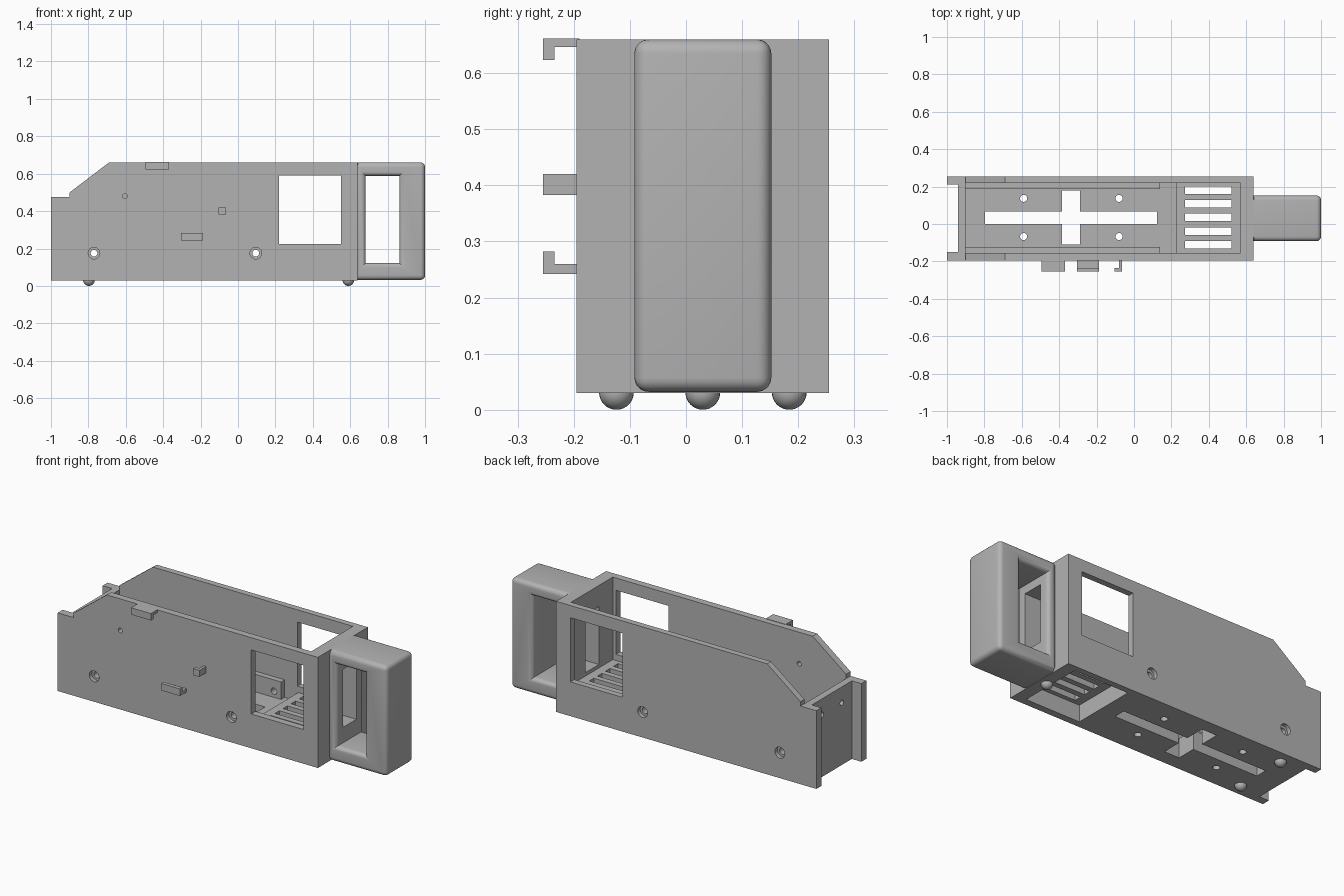
import bpy, bmesh, math
from mathutils import Matrix, Vector

old = bpy.data.objects.get("Cube")
if old:
    bpy.data.objects.remove(old)

grey = bpy.data.materials.new("plain grey")
grey.use_nodes = True
grey.diffuse_color = (0.45, 0.45, 0.45, 1)
grey.node_tree.nodes["Principled BSDF"].inputs["Base Color"].default_value = (0.45, 0.45, 0.45, 1)


def finish(name, bm):
    bmesh.ops.recalc_face_normals(bm, faces=bm.faces)
    me = bpy.data.meshes.new(name)
    bm.to_mesh(me)
    bm.free()
    me.materials.append(grey)
    ob = bpy.data.objects.new(name, me)
    bpy.context.collection.objects.link(ob)
    return ob


def activate(ob):
    bpy.ops.object.select_all(action='DESELECT')
    ob.select_set(True)
    bpy.context.view_layer.objects.active = ob


def smooth(ob):
    activate(ob)
    bpy.ops.object.shade_smooth_by_angle(angle=math.radians(35))


def box_into(bm, x, y, z):
    lo, hi = Vector((x[0], y[0], z[0])), Vector((x[1], y[1], z[1]))
    m = Matrix.Translation((lo + hi) / 2) @ Matrix.Diagonal((*(hi - lo), 1))
    bmesh.ops.create_cube(bm, size=1, matrix=m)


def boxes(name, *parts):
    bm = bmesh.new()
    for p in parts:
        box_into(bm, *p)
    return finish(name, bm)


def cylinder(name, centre, radius, length, axis):
    bm = bmesh.new()
    turn = {'X': Matrix.Rotation(math.pi / 2, 4, 'Y'),
            'Y': Matrix.Rotation(math.pi / 2, 4, 'X'), 'Z': Matrix()}[axis]
    bmesh.ops.create_cone(bm, cap_ends=True, segments=24, radius1=radius, radius2=radius,
                          depth=length, matrix=Matrix.Translation(centre) @ turn)
    return finish(name, bm)


def cut(target, cutter):
    mod = target.modifiers.new("cut", 'BOOLEAN')
    mod.operation = 'DIFFERENCE'
    mod.solver = 'EXACT'
    mod.object = cutter
    activate(target)
    bpy.ops.object.modifier_apply(modifier=mod.name)
    bpy.data.objects.remove(cutter)


def cut_box(target, x, y, z):
    cut(target, boxes("cutter", (x, y, z)))


# Case: side profile pushed across the width
FRONT, BACK, MID = -0.195, 0.255, 0.03
IN_FRONT, IN_BACK = -0.155, 0.22
profile = [(-1, 0.03), (0.64, 0.03), (0.64, 0.66), (-0.69, 0.66),
           (-0.9, 0.5), (-0.9, 0.475), (-1, 0.475)]
bm = bmesh.new()
face = bm.faces.new([bm.verts.new((x, FRONT, z)) for x, z in profile])
side = bmesh.ops.extrude_face_region(bm, geom=[face])
bmesh.ops.translate(bm, vec=(0, BACK - FRONT, 0),
                    verts=[v for v in side["geom"] if isinstance(v, bmesh.types.BMVert)])
case = finish("case", bm)

# Cavity, leaving a rib along the foot of each long wall
cut_box(case, (-0.9, 0.225), (-0.122, 0.188), (0.14, 1))
cut_box(case, (-0.9, 0.225), (IN_FRONT, IN_BACK), (0.24, 1))
cut_box(case, (0.14, 0.225), (IN_FRONT, IN_BACK), (0.14, 1))
cut_box(case, (0.2, 0.57), (IN_FRONT, IN_BACK), (0.19, 1))

# Recess below the grille, then the grille slots
cut_box(case, (0.225, 0.57), (IN_FRONT, IN_BACK), (-0.1, 0.125))
for i in range(5):
    y = MID + 0.005 + (i - 2) * 0.0725
    cut_box(case, (0.273, 0.52), (y - 0.02, y + 0.02), (-0.1, 0.21))

# Recessed end between two wings
cut_box(case, (-1.1, -0.94), (-0.15, 0.21), (-0.1, 1))
for s in (-1, 1):
    cut(case, cylinder("cutter", (-0.92, MID + s * 0.09, 0.385), 0.015, 0.1, 'X'))

# Side windows
cut_box(case, (0.22, 0.55), (-0.5, 0.5), (0.225, 0.59))

# Cross opening and mounting holes in the floor
cut_box(case, (-0.797, 0.123), (0.0, 0.067), (-0.1, 0.2))
cut_box(case, (-0.385, -0.29), (-0.11, 0.18), (-0.1, 0.2))
for x in (-0.59, -0.08):
    for y in (-0.067, 0.137):
        cut(case, cylinder("cutter", (x, y, 0.1), 0.019, 0.3, 'Z'))

# Counterbored screw holes through both walls
for x in (-0.77, 0.095):
    cut(case, cylinder("cutter", (x, MID, 0.175), 0.018, 1, 'Y'))
    for y in (FRONT, BACK):
        cut(case, cylinder("cutter", (x, y, 0.175), 0.031, 0.045, 'Y'))
cut(case, cylinder("cutter", (-0.605, FRONT, 0.48), 0.013, 0.2, 'Y'))

# Handle: rectangular ring with rounded rims
bm = bmesh.new()


def loop(x, z, y):
    return [bm.verts.new((a, y, b)) for a, b in
            ((x[0], z[0]), (x[1], z[0]), (x[1], z[1]), (x[0], z[1]))]


HOLE_X, HOLE_Z = (0.683, 0.863), (0.122, 0.588)
o1, o2 = [loop((0.64, 1.0), (0.032, 0.66), y) for y in (-0.092, 0.152)]
i1, i2 = [loop(HOLE_X, HOLE_Z, y) for y in (-0.092, 0.152)]
for a, b in ((o1, o2), (i1, i2), (o1, i1), (o2, i2)):
    for k in range(4):
        n = (k + 1) % 4
        bm.faces.new((a[k], a[n], b[n], b[k]))
bmesh.ops.recalc_face_normals(bm, faces=bm.faces)
inner = set(i1 + i2)


def rounded(e):
    a, b = e.verts
    ins = [v in inner for v in e.verts]
    if ins[0] != ins[1] or (ins[0] and abs(a.co.y - b.co.y) > 0.1):
        return False
    return ins[0] or max(a.co.x, b.co.x) > 0.7


bmesh.ops.bevel(bm, geom=[e for e in bm.edges if rounded(e)], offset=0.025,
                segments=5, profile=0.5, affect='EDGES')
handle = finish("handle", bm)

# Slot from the case into the handle opening
for part in (case, handle):
    cut_box(part, (0.5, 0.72), (-0.03, 0.09), (0.21, 0.54))
smooth(handle)
smooth(case)

# Cable hooks on the front wall
OUT, LIP = (-0.255, FRONT + 0.005), (-0.255, -0.234)
boxes("upper_hook", ((-0.495, -0.37), OUT, (0.646, 0.662)),
      ((-0.495, -0.37), LIP, (0.623, 0.662)))
boxes("lower_hook", ((-0.305, -0.187), OUT, (0.242, 0.26)),
      ((-0.305, -0.187), LIP, (0.242, 0.282)))
boxes("side_hook", ((-0.08, -0.065), OUT, (0.383, 0.42)),
      ((-0.104, -0.065), LIP, (0.383, 0.42)))

# Ball feet
for name, x, y in (("foot_front", -0.797, -0.124), ("foot_back", -0.797, 0.184),
                   ("foot_handle_end", 0.59, MID)):
    bm = bmesh.new()
    bmesh.ops.create_uvsphere(bm, u_segments=24, v_segments=16, radius=0.031,
                              matrix=Matrix.Translation((x, y, 0.031)))
    smooth(finish(name, bm))
